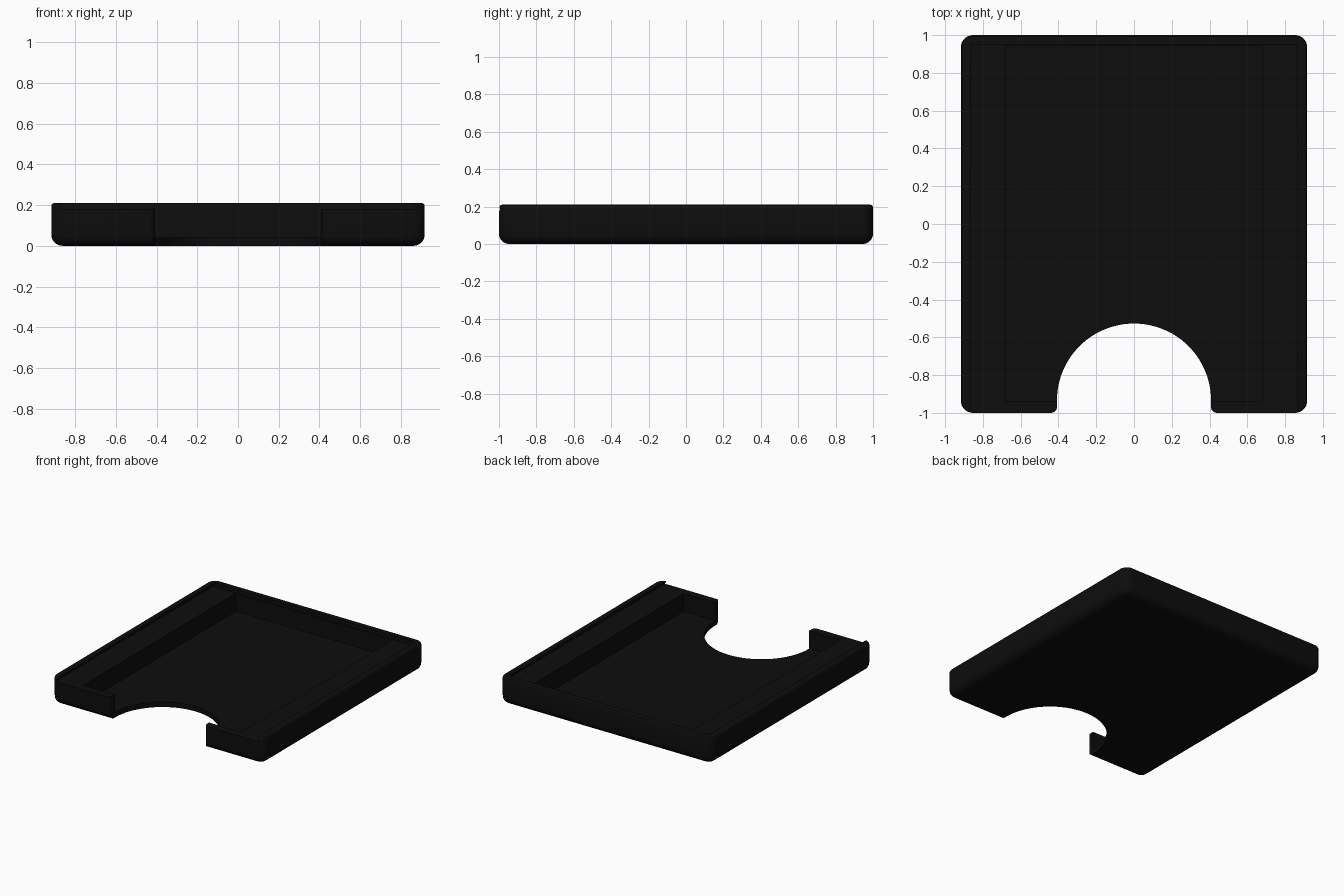
import bpy, bmesh, math

if "Cube" in bpy.data.objects:
    bpy.data.objects.remove(bpy.data.objects["Cube"])

W, L, H = 0.917, 1.0, 0.21      # half width, half length, height

black = bpy.data.materials.new("black plastic")
black.diffuse_color = (0.004, 0.004, 0.004, 1)
black.use_nodes = True
black.node_tree.nodes["Principled BSDF"].inputs["Base Color"].default_value = black.diffuse_color


def arc(cx, cy, r, a0, a1, n):
    """Points on an arc, angles in degrees."""
    return [(cx + r * math.cos(math.radians(a0 + (a1 - a0) * i / n)),
             cy + r * math.sin(math.radians(a0 + (a1 - a0) * i / n))) for i in range(n + 1)]


def rounded_rect(hx, hy, r):
    pts = []
    for sx, sy, a in ((1, 1, 0), (-1, 1, 90), (-1, -1, 180), (1, -1, 270)):
        pts += arc(sx * (hx - r), sy * (hy - r), r, a, a + 90, 8)
    return pts


def loft(name, rings):
    """Closed solid through stacked rings of 3D points."""
    bm = bmesh.new()
    loops = [[bm.verts.new(p) for p in ring] for ring in rings]
    n = len(loops[0])
    for a, b in zip(loops, loops[1:]):
        for i in range(n):
            j = (i + 1) % n
            bm.faces.new((a[i], a[j], b[j], b[i]))
    bm.faces.new(loops[0][::-1])
    bm.faces.new(loops[-1])
    bmesh.ops.recalc_face_normals(bm, faces=bm.faces)
    me = bpy.data.meshes.new(name)
    bm.to_mesh(me)
    bm.free()
    me.materials.append(black)
    ob = bpy.data.objects.new(name, me)
    bpy.context.collection.objects.link(ob)
    return ob


def prism(name, outline, z0, z1):
    return loft(name, [[(x, y, z) for x, y in outline] for z in (z0, z1)])


# Outer body: rounded corners, soft bottom edge, small soft top edge
R, RB, RT = 0.065, 0.055, 0.015
levels = [(RB * (1 - math.sin(t)), RB * (1 - math.cos(t)))
          for t in (math.pi / 2 * i / 6 for i in range(7))]
levels = [(inset, z) for inset, z in levels]
levels += [(RT * (1 - math.cos(t)), H - RT + RT * math.sin(t))
           for t in (math.pi / 2 * i / 3 for i in range(4))]
rings = []
for k, (inset, z) in enumerate(levels):
    if k < 7:                    # quarter round rising from the base
        t = math.pi / 2 * k / 6
        inset, z = RB * (1 - math.sin(t)), RB * (1 - math.cos(t))
    rings.append([(x, y, z) for x, y in rounded_rect(W - inset, L - inset, R - inset)])
tray = loft("tray", rings)

# Lid channel: undercut slot open at the front
channel = [(-0.88, 0.18), (0.88, 0.18), (0.855, 0.23), (-0.855, 0.23)]
cutters = [loft("lid_channel_cutter", [[(x, y, z) for x, z in channel] for y in (-1.1, 0.95)])]

# Card pocket
cutters.append(prism("pocket_cutter",
                     [(-0.68, -0.94), (0.68, -0.94), (0.68, 0.944), (-0.68, 0.944)], 0.04, 0.3))

# Thumb notch: semicircle with rounded lips at the front edge
N, F = 0.408, 0.03
notch = arc(0, -0.935, N, 0, 180, 48)
notch += arc(-N - F, -L + F, F, 0, -90, 5)
notch += [(-N - F, -1.1), (N + F, -1.1)]
notch += arc(N + F, -L + F, F, 270, 180, 5)
cutters.append(prism("thumb_notch_cutter", notch, -0.1, 0.4))

# Carve the tray and discard the cutters
for c in cutters:
    c.hide_render = True
    m = tray.modifiers.new(c.name, 'BOOLEAN')
    m.operation, m.solver, m.object = 'DIFFERENCE', 'EXACT', c
bpy.context.view_layer.update()
tray.data = bpy.data.meshes.new_from_object(
    tray.evaluated_get(bpy.context.evaluated_depsgraph_get()))
tray.modifiers.clear()
for c in cutters:
    bpy.data.objects.remove(c)

bpy.context.view_layer.objects.active = tray
tray.select_set(True)
bpy.ops.object.shade_smooth_by_angle(angle=math.radians(30))
